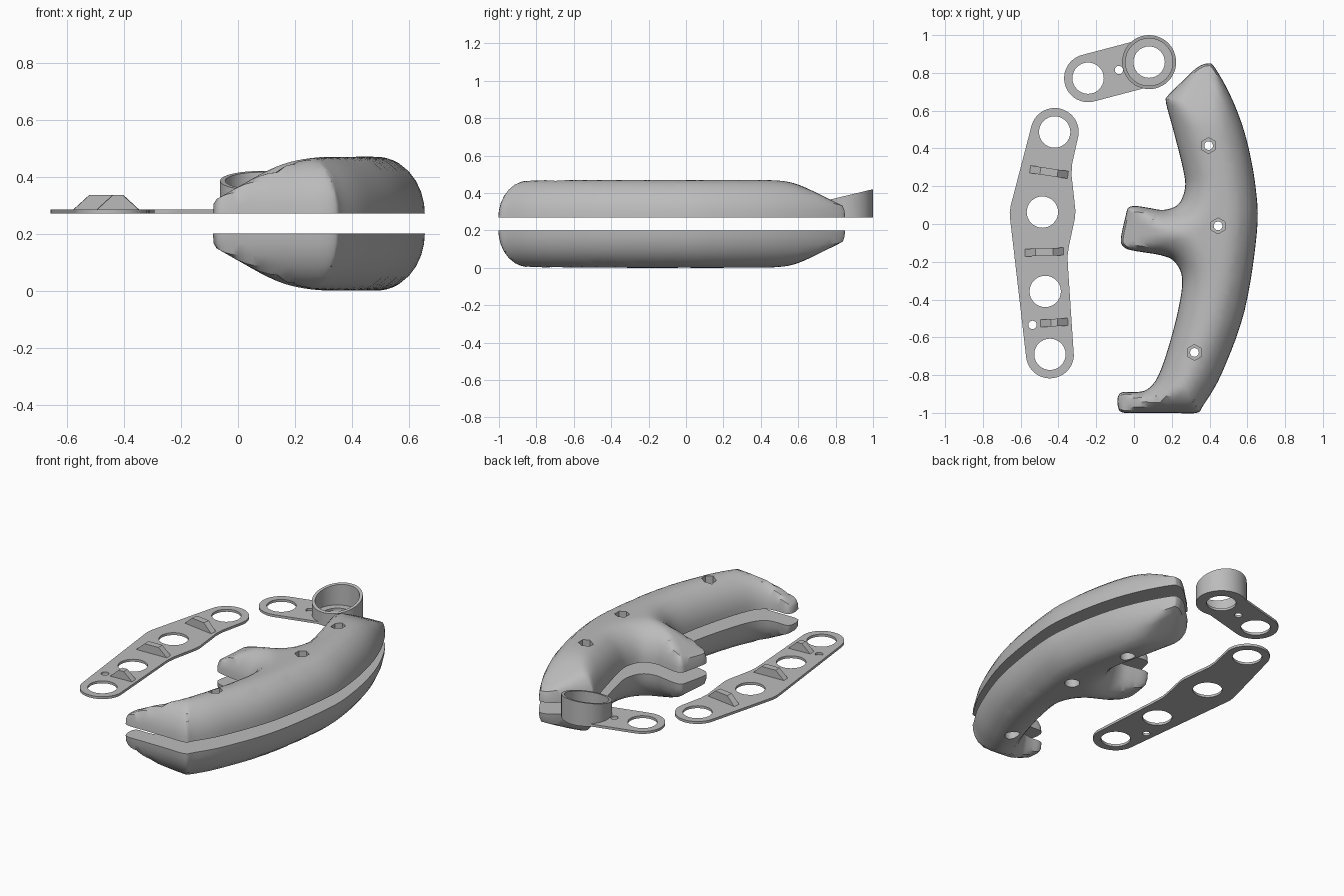
import bpy, bmesh, math
from mathutils import Vector, Matrix
from mathutils.geometry import delaunay_2d_cdt, intersect_point_line

if "Cube" in bpy.data.objects:
    bpy.data.objects.remove(bpy.data.objects["Cube"])

GREY = bpy.data.materials.new("plain grey")
GREY.use_nodes = True
GREY.diffuse_color = (0.5, 0.5, 0.5, 1)
GREY.node_tree.nodes["Principled BSDF"].inputs["Base Color"].default_value = GREY.diffuse_color

PLATE_Z, PLATE_T = 0.27, 0.015
HALF_HEIGHT, ROUND = 0.2, 0.17


def activate(obj):
    bpy.ops.object.select_all(action='DESELECT')
    obj.select_set(True)
    bpy.context.view_layer.objects.active = obj


def add_mesh(name, bm):
    bmesh.ops.recalc_face_normals(bm, faces=bm.faces)
    mesh = bpy.data.meshes.new(name)
    bm.to_mesh(mesh)
    bm.free()
    mesh.materials.append(GREY)
    obj = bpy.data.objects.new(name, mesh)
    bpy.context.collection.objects.link(obj)
    return obj


def smooth(obj):
    activate(obj)
    bpy.ops.object.shade_smooth_by_angle(angle=math.radians(35))


def arc(centre, radius, start=0, end=360, n=32):
    closed = end - start == 360
    steps = [math.radians(start + (end - start) * i / n) for i in range(n if closed else n + 1)]
    return [(centre[0] + radius * math.cos(a), centre[1] + radius * math.sin(a)) for a in steps]


def slab(name, loops, z, height):
    """Flat plate from one outer loop and any number of hole loops."""
    curve = bpy.data.curves.new(name, 'CURVE')
    curve.dimensions = '2D'
    curve.fill_mode = 'BOTH'
    curve.extrude = height / 2
    for loop in loops:
        spline = curve.splines.new('POLY')
        spline.points.add(len(loop) - 1)
        for p, (x, y) in zip(spline.points, loop):
            p.co = (x, y, 0, 1)
        spline.use_cyclic_u = True
    temp = bpy.data.objects.new(name, curve)
    bpy.context.collection.objects.link(temp)
    bpy.context.view_layer.update()
    bm = bmesh.new()
    bm.from_mesh(temp.evaluated_get(bpy.context.evaluated_depsgraph_get()).to_mesh())
    bpy.data.objects.remove(temp)
    bmesh.ops.remove_doubles(bm, verts=bm.verts, dist=1e-5)
    bmesh.ops.translate(bm, verts=bm.verts, vec=(0, 0, z + height / 2))
    return add_mesh(name, bm)


def spline_loop(points, n=5):
    """Closed smooth loop through the points."""
    pts = [Vector(p) for p in points]
    out = []
    for i in range(len(pts)):
        a, b, c, d = (pts[(i + k - 1) % len(pts)] for k in range(4))
        for j in range(n):
            t = j / n
            out.append(0.5 * (2 * b + (c - a) * t + (2 * a - 5 * b + 4 * c - d) * t * t
                              + (3 * b - a - 3 * c + d) * t ** 3))
    return out


# Grip outline, counter-clockwise from the upper tip
OUTLINE = spline_loop([
    (.39, .85), (.33, .825), (.25, .75), (.18, .68), (.17, .64), (.21, .49), (.26, .29),
    (.27, .19), (.235, .105), (.16, .075), (.08, .085), (.01, .095), (-.03, .085),
    (-.045, .04), (-.07, -.08), (-.055, -.12), (-.01, -.14), (.14, -.165), (.215, -.2),
    (.255, -.29), (.235, -.45), (.18, -.66), (.125, -.81), (.07, -.875), (.01, -.89),
    (-.06, -.89), (-.085, -.915), (-.085, -.965), (-.06, -.998), (.05, -1), (.2, -1),
    (.33, -1), (.37, -.955), (.465, -.79), (.585, -.46), (.65, -.05), (.645, .185),
    (.595, .45), (.52, .66), (.43, .825)])
EDGES = list(zip(OUTLINE, OUTLINE[1:] + OUTLINE[:1]))


def rim_distance(p):
    best = 9
    for a, b in EDGES:
        q, t = intersect_point_line(p, a, b)
        best = min(best, (p - a.lerp(b, min(1, max(0, t)))).length)
    return best


def inside(p):
    hits = [a for a, b in EDGES if (a.y > p.y) != (b.y > p.y)
            and p.x < a.x + (b.x - a.x) * (p.y - a.y) / (b.y - a.y)]
    return len(hits) % 2 == 1


def grip_height(p):
    """Rounded rim, blended with slopes on the finger side and the upper tip."""
    d = rim_distance(p)
    if d < 1e-4:
        return 0
    u = max(0, 1 - d / ROUND)
    rim = HALF_HEIGHT * math.sqrt(1 - u * u)
    finger = max(.03, .06 + .57 * (p.x + .06))
    tip = max(.03, .08 + .5 * (.8 - p.y))
    return sum(h ** -10 for h in (rim, finger, tip)) ** -0.1


def grip_surface():
    points = list(OUTLINE)
    for angle in (10, 22, 35, 48, 62):
        d = ROUND * (1 - math.cos(math.radians(angle)))
        for i, p in enumerate(OUTLINE):
            way = (OUTLINE[(i + 1) % len(OUTLINE)] - OUTLINE[i - 1]).normalized()
            q = p + Vector((-way.y, way.x)) * d
            if inside(q) and rim_distance(q) > .96 * d:
                points.append(q)
    step = .026
    for i in range(-4, 27):
        for j in range(-39, 34):
            q = Vector((i * step, j * step))
            if inside(q) and rim_distance(q) > .1:
                points.append(q)
    n = len(OUTLINE)
    rim = [(i, (i + 1) % n) for i in range(n)]
    result = delaunay_2d_cdt(points, rim, [], 1, 1e-5)
    return [(v.x, v.y, grip_height(v)) for v in result[0]], result[2]


SURFACE = grip_surface()
BOLTS = [(.395, .415), (.445, -.01), (.32, -.68)]


def drill(obj, sides, radius, low, high):
    """Cut a prism through the part at each bolt position."""
    bm = bmesh.new()
    for x, y in BOLTS:
        place = Matrix.Translation((x, y, (low + high) / 2))
        bmesh.ops.create_cone(bm, cap_ends=True, segments=sides, radius1=radius,
                              radius2=radius, depth=high - low, matrix=place)
    cutter = add_mesh("bolt_cutter", bm)
    cutter.hide_render = True
    mod = obj.modifiers.new("bolt_holes", 'BOOLEAN')
    mod.operation, mod.solver, mod.object = 'DIFFERENCE', 'EXACT', cutter
    activate(obj)
    bpy.ops.object.modifier_apply(modifier=mod.name)
    bpy.data.objects.remove(cutter)


def grip_half(name, base, direction):
    bm = bmesh.new()
    verts = [bm.verts.new((x, y, base + direction * h)) for x, y, h in SURFACE[0]]
    for face in SURFACE[1]:
        bm.faces.new([verts[i] for i in face])
    bmesh.ops.holes_fill(bm, edges=[e for e in bm.edges if e.is_boundary], sides=0)
    return add_mesh(name, bm)


# Two grip halves: hexagonal nut pockets above, round screw pockets below
upper = grip_half("upper_grip_half", PLATE_Z, 1)
drill(upper, 24, .023, .2, .6)
drill(upper, 6, .042, .4, .6)
lower = grip_half("lower_grip_half", HALF_HEIGHT, -1)
drill(lower, 24, .023, -.1, .3)
drill(lower, 24, .042, -.1, .08)

# Long plate with four finger holes and a pin hole
top, bottom = (-.42, .487), (-.445, -.69)
edge = (arc(top, .127, -12, 165) + [(-.652, .1), (-.658, .06), (-.655, .02)]
        + arc(bottom, .127, 187, 356)
        + [(-.35, -.22), (-.352, -.17), (-.345, -.12), (-.313, .03), (-.31, .07),
           (-.325, .21), (-.331, .26), (-.327, .32)])
holes = [arc(c, .083) for c in (top, (-.485, .063), (-.47, -.357), bottom)]
long_plate = slab("long_plate", [edge] + holes + [arc((-.537, -.534), .022)], PLATE_Z, PLATE_T)

# Tapered ribs on the long plate
for i, (a, b) in enumerate([((-.55, .29), (-.35, .26)), ((-.577, -.152), (-.373, -.145)),
                            ((-.495, -.526), (-.35, -.518))]):
    a, b = Vector(a), Vector(b)
    way = (b - a).normalized()
    side = Vector((-way.y, way.x)) * .02
    bm = bmesh.new()
    profile = [(a, .275), (b, .275), (b, .285), (b - way * .055, .335),
               (a + way * .055, .335), (a, .285)]
    face = bm.faces.new([bm.verts.new((*(p - side), z)) for p, z in profile])
    new = bmesh.ops.extrude_face_region(bm, geom=[face])["geom"]
    bmesh.ops.translate(bm, verts=[g for g in new if isinstance(g, bmesh.types.BMVert)],
                        vec=(*(side * 2), 0))
    add_mesh(f"plate_rib_{i + 1}", bm)

# Short plate with a collar
eye, hub = (-.243, .772), (.08, .857)
short_plate = slab("short_plate", [arc(eye, .127, 105, 285) + arc(hub, .127, -75, 105),
                                   arc(eye, .083), arc(hub, .083), arc((-.08, .815), .022)],
                   PLATE_Z, PLATE_T)
collar = slab("collar", [arc(hub, .143, n=48), arc(hub, .125, n=48)], PLATE_Z, .1)
for v in collar.data.vertices:
    if v.co.z > .3:
        v.co.z = .42 + .24 * (v.co.y - 1)  # slanted rim

for part in (upper, lower, long_plate, short_plate, collar):
    smooth(part)
